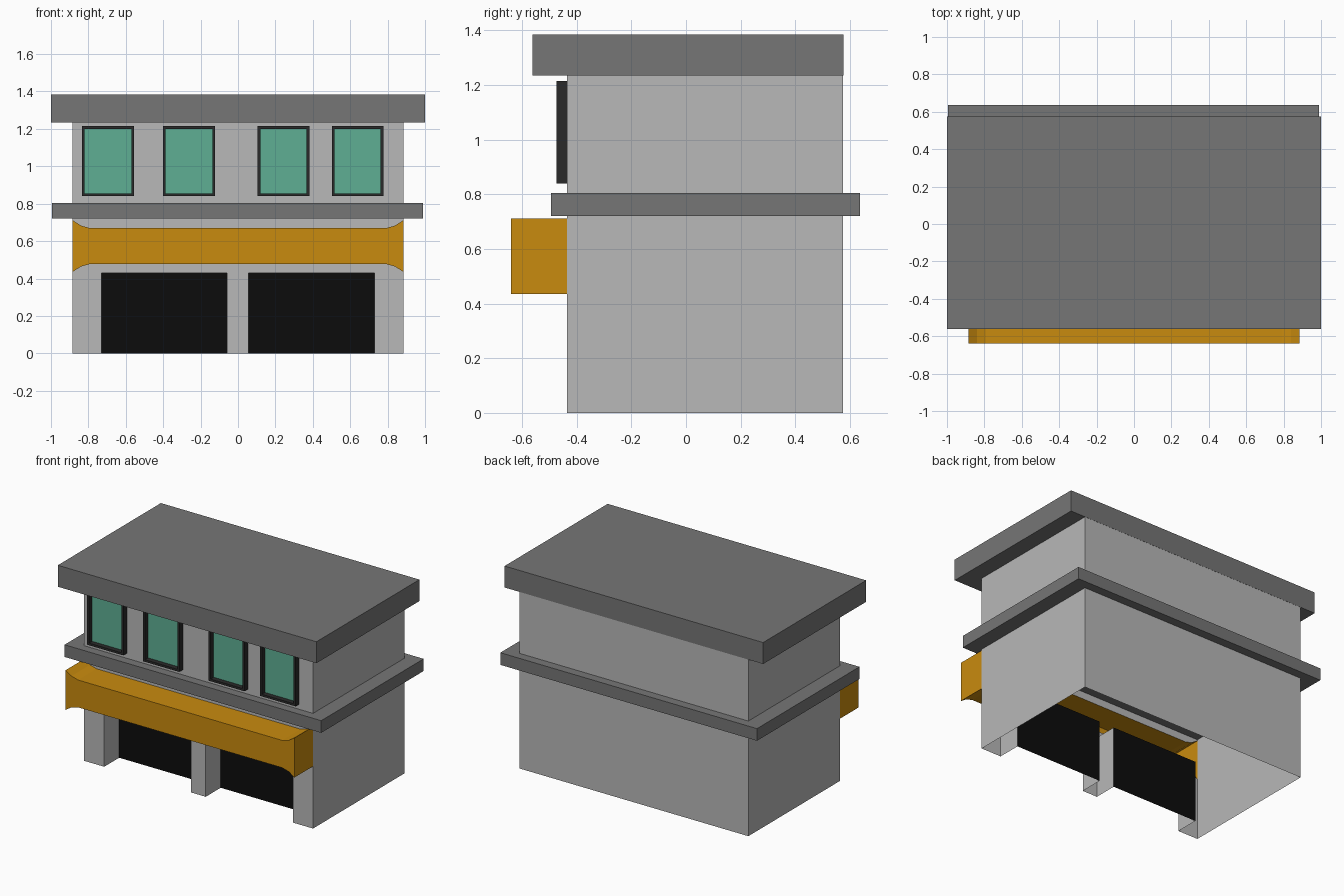
import bpy, bmesh

if "Cube" in bpy.data.objects:
    bpy.data.objects.remove(bpy.data.objects["Cube"])


def material(name, rgb):
    m = bpy.data.materials.new(name)
    m.diffuse_color = (*rgb, 1)
    m.use_nodes = True
    m.node_tree.nodes["Principled BSDF"].inputs["Base Color"].default_value = m.diffuse_color
    return m


WALL = material("light grey wall", (0.48, 0.48, 0.48))
TRIM = material("mid grey trim", (0.18, 0.18, 0.18))
ORANGE = material("orange awning", (0.584, 0.258, 0.0045))
GLASS = material("green glass", (0.114, 0.43, 0.296))
FRAME = material("dark frame", (0.023, 0.023, 0.023))
BLACK = material("black opening", (0.0037, 0.0037, 0.0037))


def mesh_object(name, faces, mat):
    """Object from a list of polygons, with shared corners welded."""
    bm = bmesh.new()
    for f in faces:
        bm.faces.new([bm.verts.new(p) for p in f])
    bmesh.ops.remove_doubles(bm, verts=bm.verts, dist=0.0001)
    bmesh.ops.recalc_face_normals(bm, faces=bm.faces)
    me = bpy.data.meshes.new(name)
    bm.to_mesh(me)
    bm.free()
    me.materials.append(mat)
    ob = bpy.data.objects.new(name, me)
    bpy.context.collection.objects.link(ob)
    return ob


def upright(points, y):
    return [(x, y, z) for x, z in points]


def rect(x0, x1, z0, z1):
    return [(x0, z0), (x1, z0), (x1, z1), (x0, z1)]


def sweep(points, ya, yb, closed=True):
    """Side faces joining a front-view outline at two depths."""
    n = len(points)
    out = []
    for i in range(n if closed else n - 1):
        (ax, az), (bx, bz) = points[i], points[(i + 1) % n]
        out.append([(ax, ya, az), (bx, ya, bz), (bx, yb, bz), (ax, yb, az)])
    return out


def box(name, x0, x1, y0, y1, z0, z1, mat):
    r = rect(x0, x1, z0, z1)
    return mesh_object(name, [upright(r, y0), upright(r, y1)] + sweep(r, y0, y1), mat)


W, FRONT, BACK, TOP = 0.885, -0.435, 0.575, 1.235
RECESS, HEAD = -0.27, 0.43
openings = [(-0.73, -0.06), (0.055, 0.73)]

# Awning outline: straight in the middle, flared at both ends
half = [(W, 0.712), (0.84, 0.683), (0.79, 0.669)]
upper = half + [(-x, z) for x, z in reversed(half)]
lower = [(x, 1.147 - z) for x, z in upper]

# Walls: hollow shell, open underneath, with the awning area left out of the front
faces = [upright(rect(-W, W, 0, TOP), BACK)]
for x in (-W, W):
    faces.append([(x, FRONT, 0), (x, BACK, 0), (x, BACK, TOP), (x, FRONT, TOP)])
faces.append(upright([(-W, TOP), (W, TOP)] + upper, FRONT))
faces.append(upright([(-W, HEAD), (W, HEAD)] + lower, FRONT))
edges = [-W] + [x for o in openings for x in o] + [W]
for x0, x1 in zip(edges[::2], edges[1::2]):
    faces.append(upright(rect(x0, x1, 0, HEAD), FRONT))
# Sides and ceilings of the recessed openings
for x0, x1 in openings:
    faces += sweep([(x0, 0), (x0, HEAD), (x1, HEAD), (x1, 0)], FRONT, RECESS, False)
mesh_object("walls", faces, WALL)

# Black panels at the back of the openings
for x0, x1 in openings:
    mesh_object("opening_panel", [upright(rect(x0, x1, 0, HEAD), RECESS)], BLACK)

# Awning, open towards the building
outline = upper + lower[::-1]
mesh_object("awning", [upright(outline, -0.64)] + sweep(outline, -0.64, FRONT), ORANGE)

# Floor ledge and roof
box("floor_ledge", -0.995, 0.99, -0.495, 0.637, 0.72, 0.805, TRIM)
box("roof", -1, 1, -0.562, 0.576, TOP, 1.385, TRIM)

# Windows: raised frame with the glass set back inside it
for x0, x1 in [(-0.835, -0.555), (-0.402, -0.122), (0.105, 0.382), (0.502, 0.778)]:
    o = rect(x0, x1, 0.84, 1.215)
    i = rect(x0 + 0.015, x1 - 0.015, 0.855, 1.2)
    f = sweep(o, -0.474, FRONT) + sweep(i, -0.474, FRONT)
    for k in range(4):
        n = (k + 1) % 4
        f.append(upright([o[k], o[n], i[n], i[k]], -0.474))
    mesh_object("window_frame", f, FRAME)
    mesh_object("window_glass", [upright(i[::1], -0.44)], GLASS)

# Single-sided plates face the front
for ob in bpy.context.collection.objects:
    if ob.name.startswith(("opening_panel", "window_glass")):
        if ob.data.polygons[0].normal.y > 0:
            ob.data.flip_normals()
